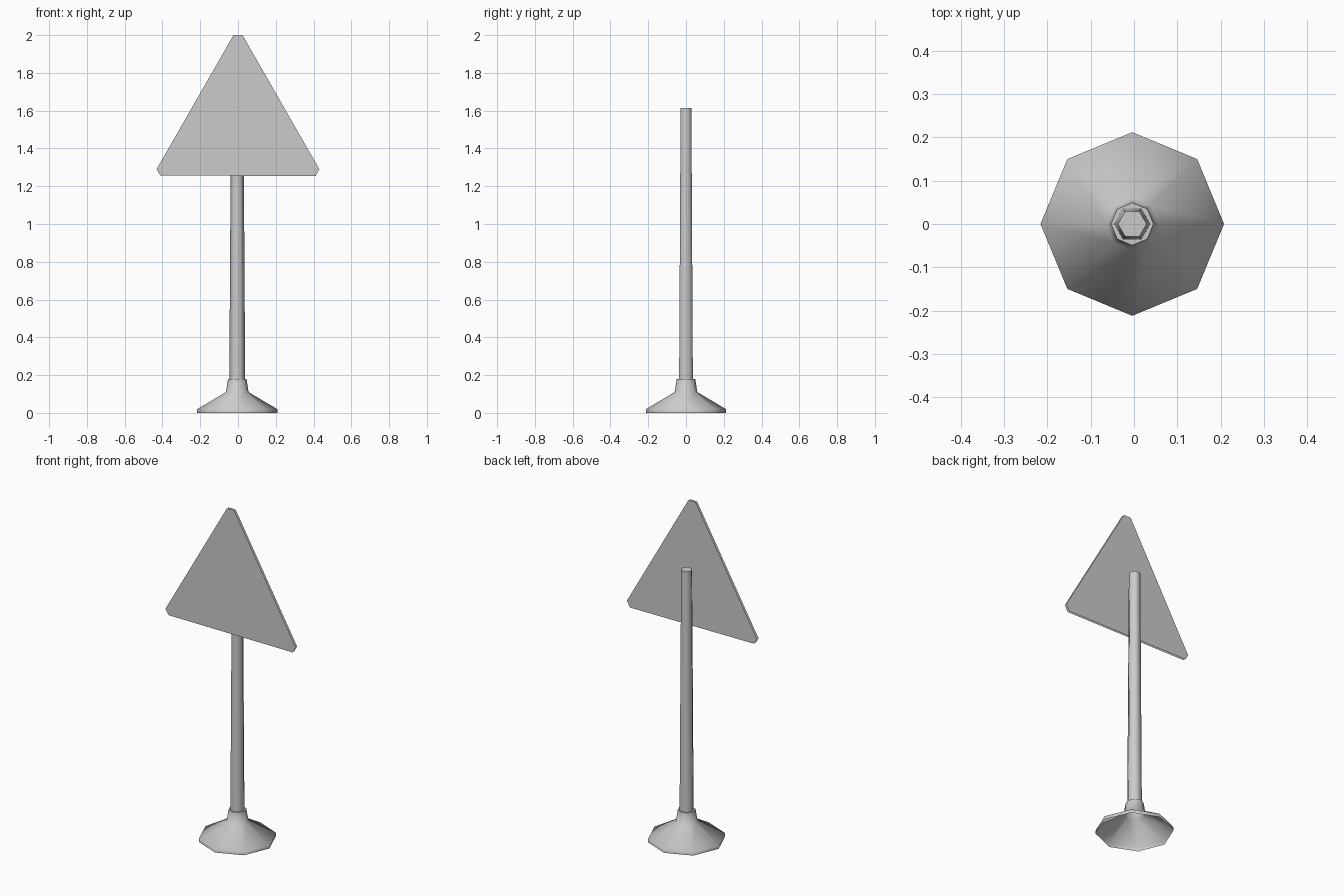
import bpy
import bmesh
from math import cos, sin, tau, radians

cube = bpy.data.objects.get("Cube")
if cube:
    bpy.data.objects.remove(cube)

CENTRE_X = -0.004

grey = bpy.data.materials.new("light grey")
grey.use_nodes = True
colour = (0.6, 0.6, 0.6, 1)
grey.diffuse_color = colour
grey.node_tree.nodes["Principled BSDF"].inputs["Base Color"].default_value = colour


def finish(name, bm, smooth_angle=None):
    mesh = bpy.data.meshes.new(name)
    bm.to_mesh(mesh)
    bm.free()
    obj = bpy.data.objects.new(name, mesh)
    bpy.context.collection.objects.link(obj)
    mesh.materials.append(grey)
    if smooth_angle:
        bpy.ops.object.select_all(action='DESELECT')
        obj.select_set(True)
        bpy.context.view_layer.objects.active = obj
        bpy.ops.object.shade_smooth_by_angle(angle=radians(smooth_angle))
    return obj


def lathe(name, profile, sides, smooth_angle):
    """Spin (radius, height) pairs around the pole axis, open underneath."""
    bm = bmesh.new()
    rings = [[bm.verts.new((CENTRE_X + r * cos(tau * i / sides),
                            r * sin(tau * i / sides), z))
              for i in range(sides)] for r, z in profile]
    for low, high in zip(rings, rings[1:]):
        for i in range(sides):
            j = (i + 1) % sides
            bm.faces.new((low[i], low[j], high[j], high[i]))
    bm.faces.new(rings[-1])
    return finish(name, bm, smooth_angle)


# Weighted foot with its collar, and the tapered six-sided pole
lathe("base", [(0.212, 0), (0.212, 0.02), (0.06, 0.11), (0.049, 0.18)], 8, 70)
lathe("pole", [(0.042, 0.175), (0.033, 1.615)], 6, 65)

# Triangular sign: front and back sheets with clipped corners and an open rim
outline = [(-0.411, 1.257), (0.411, 1.254), (0.431, 1.29),
           (0.024, 2), (-0.024, 2), (-0.431, 1.29)]
for name, y, points in (("sign_front", -0.07, outline),
                        ("sign_back", -0.057, outline[::-1])):
    bm = bmesh.new()
    bm.faces.new([bm.verts.new((x, y, z)) for x, z in points])
    finish(name, bm)
